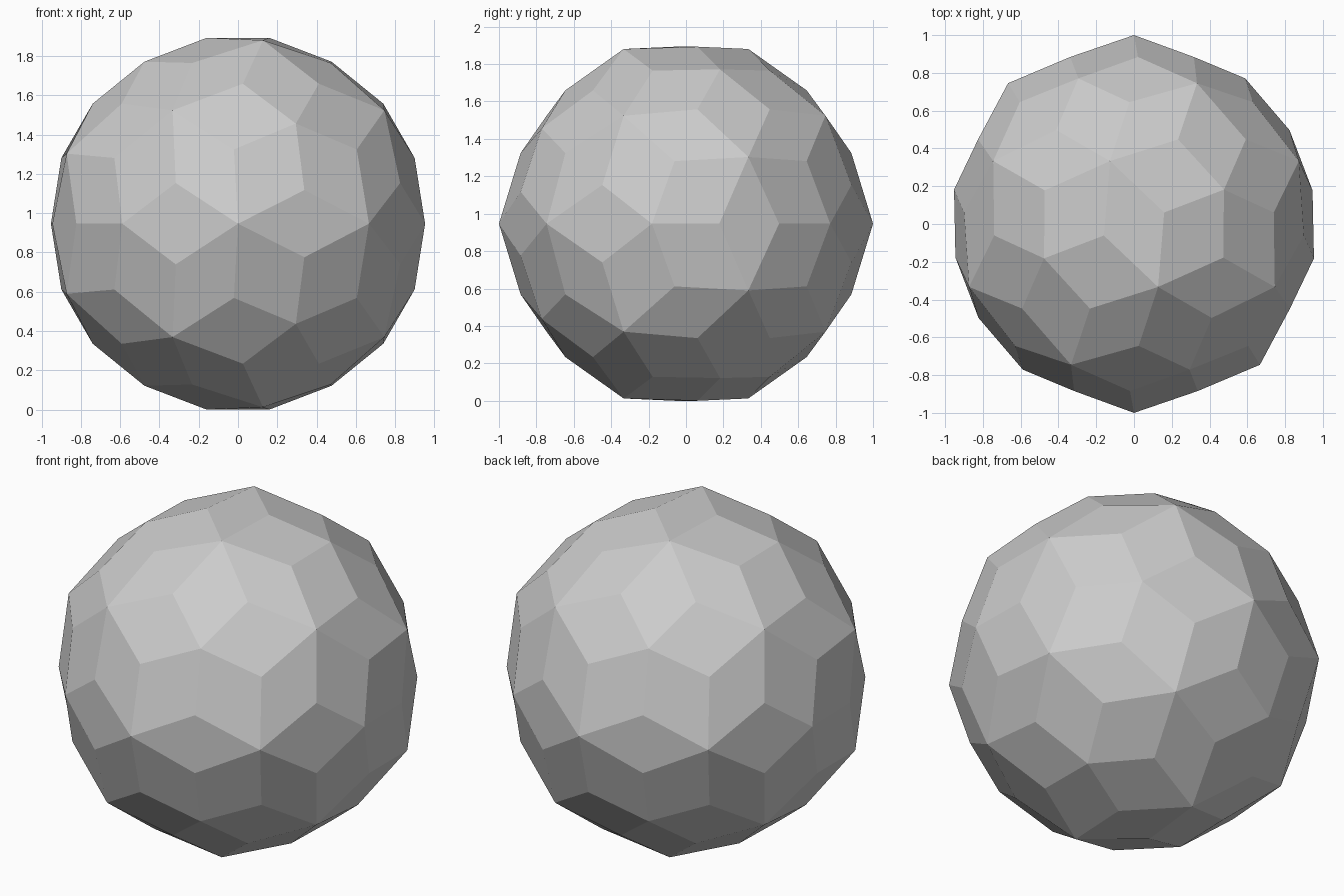
import bpy, bmesh, math
from mathutils import Vector, Matrix
from itertools import combinations

if "Cube" in bpy.data.objects:
    bpy.data.objects.remove(bpy.data.objects["Cube"])

PHI = (1 + 5 ** 0.5) / 2
R_FIVE, R_SIX, R_THREE = 0.970, 1.0, 0.9618   # radii of the 5-, 6- and 3-way corners
SLIDE = 0.3386                                # 3-way corner position along an icosahedron edge

# icosahedron directions, with a two-fold axis along z
axes = []
for s in (1, -1):
    for t in (1, -1):
        axes += [Vector(v).normalized() for v in
                 ((s, t * PHI, 0), (0, s, t * PHI), (t * PHI, 0, s))]


def adjacent(a, b):
    return 0.4 < a.dot(b) < 0.9


def pairs(items):
    return [(p, q) for i, p in enumerate(items) for q in items[i + 1:]]


def edge_point(a, b):
    return a.slerp(b, SLIDE) * R_THREE


def centre(a, b, c):
    return (a + b + c).normalized() * R_SIX


bm = bmesh.new()


def quad(*pts):
    bm.faces.new([bm.verts.new(p) for p in pts])


for a, b in pairs(axes):
    if not adjacent(a, b):
        continue
    # slim rhombus across each icosahedron edge
    c, d = [v for v in axes if adjacent(v, a) and adjacent(v, b)]
    quad(edge_point(a, b), centre(a, b, c), edge_point(b, a), centre(a, b, d))

# broad kites, three on each icosahedron face
for i, a in enumerate(axes):
    around = [v for v in axes if adjacent(v, a)]
    for b, c in pairs(around):
        if adjacent(b, c):
            quad(a * R_FIVE, edge_point(a, b), centre(a, b, c), edge_point(a, c))

# weld the facets, turn a six-way corner to the front and set on the ground
bmesh.ops.remove_doubles(bm, verts=bm.verts[:], dist=0.001)
bmesh.ops.recalc_face_normals(bm, faces=bm.faces[:])
turn = math.radians(-90) + math.atan(1 / PHI ** 2)
bm.transform(Matrix.Rotation(turn, 4, 'Z'))
bm.transform(Matrix.Translation((0, 0, -min(v.co.z for v in bm.verts))))

mesh = bpy.data.meshes.new("faceted_ball")
bm.to_mesh(mesh)
bm.free()
ball = bpy.data.objects.new("faceted_ball", mesh)
bpy.context.collection.objects.link(ball)
